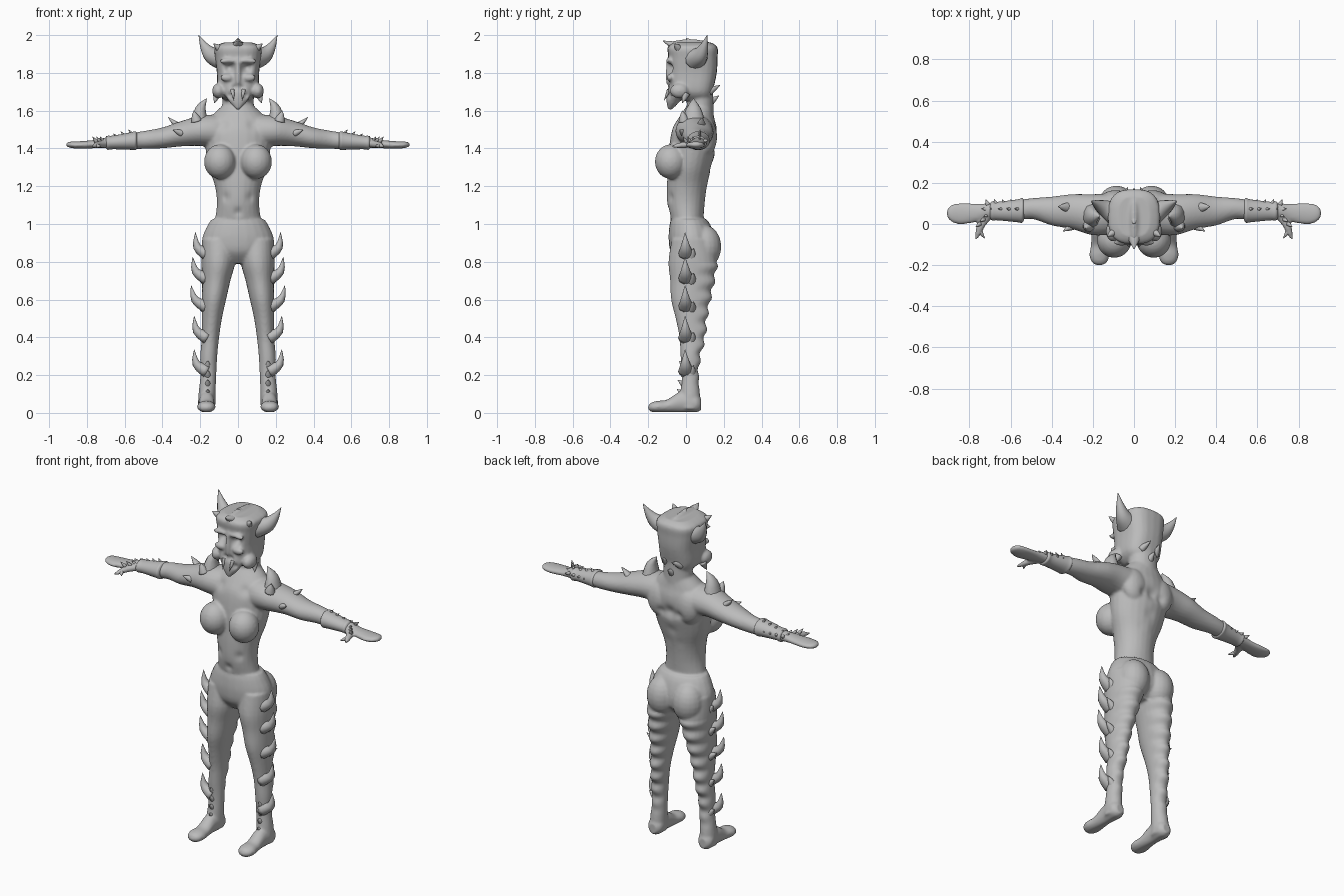
import bpy, bmesh, math
from mathutils import Vector, Matrix

grey = bpy.data.materials.new("stone grey")
grey.diffuse_color = (0.5, 0.5, 0.5, 1)


def catmull(p, steps):
    """Smooth list of tuples through the given sections."""
    out = []
    for i in range(len(p) - 1):
        a, b, c, d = p[max(i - 1, 0)], p[i], p[i + 1], p[min(i + 2, len(p) - 1)]
        for k in range(steps):
            t = k / steps
            out.append([0.5 * (2 * q + (r - o) * t + (2 * o - 5 * q + 4 * r - s) * t * t
                               + (3 * q - o - 3 * r + s) * t ** 3)
                        for o, q, r, s in zip(a, b, c, d)])
    return out + [list(p[-1])]


def loft(bm, secs, axis=None, side=1, n=24, power=1.0, steps=4):
    """Skin sections (x, y, z, ra, rb); rings face an axis or follow the path."""
    secs = catmull(secs, steps)
    rings = []
    for i, (x, y, z, ra, rb) in enumerate(secs):
        ra, rb = max(ra, 0.001), max(rb, 0.001)
        if axis is None:
            d = Vector(secs[min(i + 1, len(secs) - 1)][:3]) - Vector(secs[max(i - 1, 0)][:3])
            rot = d.to_track_quat('Z', 'Y').to_matrix()
        ring = []
        for k in range(n):
            t = math.tau * k / n
            c, s = math.cos(t), math.sin(t)
            u = ra * math.copysign(abs(c) ** power, c)
            v = rb * math.copysign(abs(s) ** power, s)
            o = {'X': Vector((0, u, v)), 'Y': Vector((u, 0, v)),
                 'Z': Vector((u, v, 0))}[axis] if axis else rot @ Vector((u, v, 0))
            ring.append(bm.verts.new(((x + o.x) * side, y + o.y, z + o.z)))
        rings.append(ring)
    for a, b in zip(rings, rings[1:]):
        for k in range(n):
            bm.faces.new((a[k], a[(k + 1) % n], b[(k + 1) % n], b[k]))
    bm.faces.new(rings[0])
    bm.faces.new(rings[-1])


def blob(bm, c, r, side=1):
    m = Matrix.Translation((c[0] * side, c[1], c[2])) @ Matrix.Diagonal((*r, 1))
    bmesh.ops.create_uvsphere(bm, u_segments=20, v_segments=12, radius=1, matrix=m)


def spike(bm, base, tip, r, side=1, bend=(0, 0, 0), flat=1.0):
    b, t = Vector(base), Vector(tip)
    m = (b + t) / 2 + Vector(bend)
    loft(bm, [(*b, r, r * flat), (*m, r * .62, r * .62 * flat), (*t, .001, .001)],
         side=side, n=10, steps=3)


def finish(bm, name):
    bmesh.ops.recalc_face_normals(bm, faces=bm.faces)
    me = bpy.data.meshes.new(name)
    bm.to_mesh(me)
    bm.free()
    me.materials.append(grey)
    me.shade_smooth()
    ob = bpy.data.objects.new(name, me)
    bpy.context.collection.objects.link(ob)
    return ob


SIDES = (1, -1)
bm = bmesh.new()

# torso, pelvis, neck
loft(bm, [(0, .01, .98, .13, .08), (0, 0, 1.1, .112, .098), (0, .005, 1.2, .122, .106),
          (0, .02, 1.3, .155, .115), (0, .035, 1.4, .172, .125), (0, .045, 1.5, .18, .118),
          (0, .055, 1.56, .15, .095), (0, .07, 1.62, .09, .07)], 'Z')
loft(bm, [(0, .03, .79, .07, .06), (0, .035, .85, .175, .115), (0, .03, .92, .19, .122),
          (0, .022, .99, .163, .11), (0, .015, 1.025, .14, .095)], 'Z')
loft(bm, [(0, .07, 1.5, .1, .08), (0, .075, 1.62, .085, .07), (0, .07, 1.75, .08, .075)], 'Z')

# head: boxy skull, pointed jaw, crest, brow, nose
loft(bm, [(0, .05, 1.655, .07, .08), (0, .03, 1.70, .108, .112), (0, .036, 1.8, .112, .127),
          (0, .037, 1.88, .122, .13), (0, .035, 1.935, .124, .132), (0, .035, 1.96, .08, .1)],
     'Z', power=.72)
loft(bm, [(0, -.085, 1.605, .008, .01), (0, -.07, 1.645, .045, .033),
          (0, -.055, 1.70, .075, .048), (0, -.03, 1.77, .08, .06)], 'Z')
blob(bm, (0, .02, 1.948), (.025, .12, .03))
blob(bm, (0, -.092, 1.80), (.016, .016, .09))
for s in SIDES:
    blob(bm, (.05, -.09, 1.862), (.05, .018, .016), s)
    blob(bm, (.06, -.085, 1.775), (.035, .018, .02), s)
    blob(bm, (.103, -.035, 1.705), (.034, .05, .04), s)
    # chest, buttocks, shoulder muscle, hip bone
    blob(bm, (.096, -.08, 1.33), (.084, .085, .092), s)
    blob(bm, (.085, .095, .88), (.09, .092, .115), s)
    blob(bm, (.09, .11, 1.46), (.08, .055, .1), s)
    # arm with mitten hand and thumb
    loft(bm, [(.1, .05, 1.49, .1, .09), (.2, .045, 1.493, .1, .08), (.3, .06, 1.478, .085, .067),
              (.4, .063, 1.456, .07, .055), (.5, .075, 1.445, .05, .047),
              (.6, .062, 1.436, .05, .04), (.7, .065, 1.43, .037, .028),
              (.76, .055, 1.423, .044, .022), (.84, .05, 1.418, .052, .02),
              (.89, .052, 1.42, .04, .016), (.91, .052, 1.42, .012, .008)], 'X', s)
    loft(bm, [(.7, .05, 1.425, .022, .02), (.74, 0, 1.42, .02, .018),
              (.755, -.04, 1.415, .016, .014), (.77, -.075, 1.41, .006, .006)], None, s)
    # leg and foot
    loft(bm, [(.1, .03, .92, .09, .105), (.104, .035, .8, .09, .128), (.115, .033, .7, .075, .117),
              (.127, .025, .6, .064, .104), (.138, .028, .5, .053, .083),
              (.146, .033, .4, .046, .068), (.155, .024, .3, .045, .053),
              (.157, .022, .2, .042, .044), (.164, .022, .1, .045, .052),
              (.166, .022, .02, .046, .055)], 'Z', s)
    loft(bm, [(.166, .08, .045, .025, .03), (.166, .05, .052, .046, .05),
              (.166, -.03, .057, .041, .055), (.166, -.1, .036, .043, .034),
              (.168, -.15, .033, .049, .031), (.168, -.185, .03, .038, .024),
              (.168, -.2, .028, .015, .01)], 'Y', s)

body = finish(bm, "creature_body")
mod = body.modifiers.new("fuse", 'REMESH')
mod.mode, mod.voxel_size, mod.use_smooth_shade = 'VOXEL', .008, True
mod = body.modifiers.new("soften", 'SMOOTH')
mod.factor, mod.iterations = .5, 4
fused = bpy.data.meshes.new_from_object(body.evaluated_get(bpy.context.evaluated_depsgraph_get()))
body.modifiers.clear()
body.data = fused

# sculpted dents: (centre, radius, depth along y), mirrored across x
dents = [((.045, -.09, 1.828), .026, .03), ((.02, -.11, 1.725), .016, .025),
         ((.045, -.1, 1.68), .018, .015), ((0, -.1, 1.06), .022, .012),
         ((0, .16, 1.3), .03, -.01), ((0, .16, 1.42), .035, -.02), ((0, .19, .87), .025, -.015),
         ((.05, .14, 1.22), .025, -.008), ((.06, .17, 1.41), .025, -.014),
         ((.07, -.09, 1.14), .025, .01), ((.08, -.06, 1.53), .03, .012)]
for v in fused.vertices:
    p = Vector((abs(v.co.x), v.co.y, v.co.z))
    for c, r, d in dents:
        v.co.y += d * math.exp(-((p - Vector(c)).length / r) ** 2)
    # overlapping plates down the back of the legs
    if p.z < .8 and p.x < .3:
        fade = min(1, max(0, (p.y - .03) * 20)) * min(1, max(0, (p.z - .12) * 10))
        v.co.y += .007 * fade * math.sin(p.z * 75)
    v.co.z = max(v.co.z, .004)
fused.shade_smooth()
if not fused.materials:
    fused.materials.append(grey)

# horns and forehead point
bm = bmesh.new()
for s in SIDES:
    loft(bm, [(.085, .05, 1.875, .065, .06), (.14, .075, 1.895, .042, .045),
              (.178, .095, 1.94, .022, .024), (.208, .112, 2.0, .001, .001)], None, s, n=14)
    spike(bm, (.1, -.04, 1.93), (.13, -.06, 1.955), .02, s)
spike(bm, (0, -.04, 1.935), (0, -.123, 1.97), .04, flat=.7)
spike(bm, (0, .03, 1.945), (0, .0, 1.985), .03)
finish(bm, "horns")

# tusks and jaw spikes
bm = bmesh.new()
for s in SIDES:
    spike(bm, (.03, -.09, 1.71), (.022, -.115, 1.655), .011, s)
    spike(bm, (.11, .0, 1.69), (.125, -.02, 1.64), .022, s)
    spike(bm, (.05, .12, 1.70), (.03, .18, 1.735), .022, s)
spike(bm, (0, .12, 1.64), (0, .175, 1.68), .025)
finish(bm, "tusks")

# shoulder and arm spikes
bm = bmesh.new()
for s in SIDES:
    spike(bm, (.205, .04, 1.54), (.165, .04, 1.665), .062, s, (.012, 0, .01), .75)
    spike(bm, (.22, -.01, 1.545), (.235, -.02, 1.6), .03, s)
    spike(bm, (.32, .08, 1.52), (.37, .085, 1.565), .026, s, flat=.7)
    spike(bm, (.3, -.01, 1.48), (.345, -.035, 1.5), .02, s)
    for i in range(5):
        x = .55 + .04 * i
        spike(bm, (x, .07, 1.46 - .006 * i), (x + .03, .075, 1.50 - .011 * i), .015, s)
        spike(bm, (x, .095, 1.44), (x + .01, .12, 1.445), .012, s)
    for k in range(3):
        spike(bm, (.71 + .02 * k, .045 - .022 * k, 1.435), (.73 + .02 * k, .035 - .025 * k, 1.462), .011, s)
    spike(bm, (.75, -.035, 1.415), (.725, -.07, 1.41), .013, s)
finish(bm, "arm_spikes")

# bracers
bm = bmesh.new()
for s in SIDES:
    loft(bm, [(.535, .068, 1.441, .05, .042), (.545, .066, 1.441, .06, .05), (.57, .064, 1.439, .055, .046),
              (.66, .063, 1.432, .045, .036), (.69, .064, 1.43, .046, .037),
              (.70, .064, 1.43, .034, .026)], 'X', s)
finish(bm, "bracers")

# outer leg fins, hip to calf: tip height, tip x, leg surface x
bm = bmesh.new()
for z, tip, x in ((.955, .225, .18), (.825, .24, .18), (.675, .248, .178), (.512, .232, .178),
                  (.335, .232, .18)):
    for s in SIDES:
        spike(bm, (x - .015, .0, z - .115), (tip, -.005, z), .042, s, (.022, 0, -.018), .85)
        spike(bm, (x - .01, .03, z - .13), (tip - .015, .04, z - .085), .026, s)
# shin and ankle studs
for i in range(4):
    for s in SIDES:
        z = .1 + .05 * i
        spike(bm, (.16, -.01, z), (.16, -.048 + .004 * i, z + .025), .018, s)
finish(bm, "leg_spikes")
